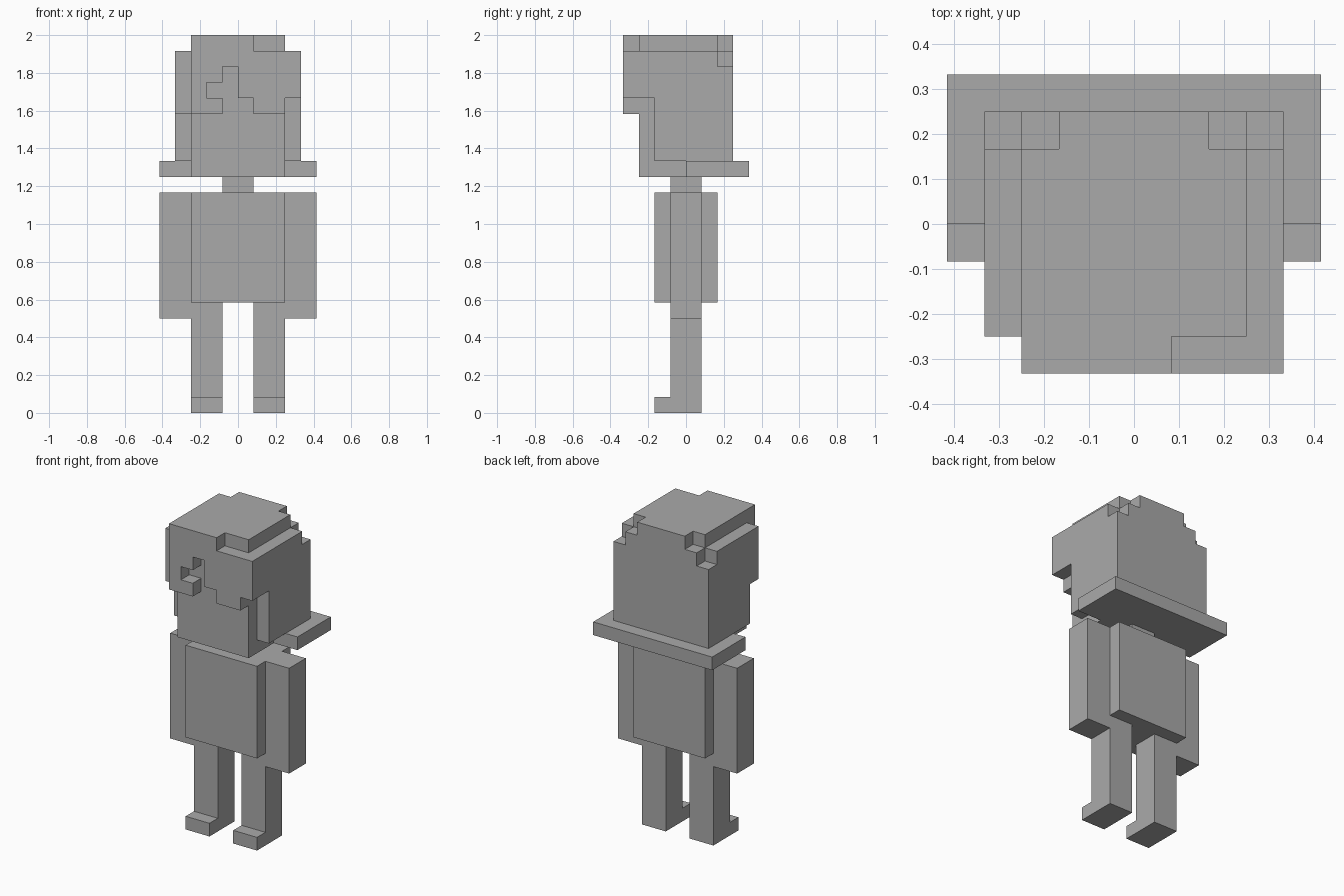
import bpy
import bmesh

cube = bpy.data.objects.get("Cube")
if cube:
    bpy.data.objects.remove(cube, do_unlink=True)

U = 1 / 12  # one block

grey = bpy.data.materials.new("plain_grey")
grey.use_nodes = True
GREY = (0.4, 0.4, 0.4, 1)
grey.diffuse_color = GREY
grey.node_tree.nodes["Principled BSDF"].inputs["Base Color"].default_value = GREY


def prism(name, axis, start, end, outline):
    """Extrude an outline of (x, z) along y, or of (y, z) along x, in blocks."""
    def point(a, z, depth):
        x, y = (a, depth) if axis == "y" else (depth, a)
        return (x * U, y * U, z * U)

    bm = bmesh.new()
    face = bm.faces.new([bm.verts.new(point(a, z, start)) for a, z in outline])
    moved = bmesh.ops.extrude_face_region(bm, geom=[face], use_keep_orig=True)["geom"]
    for v in moved:
        if isinstance(v, bmesh.types.BMVert):
            if axis == "y":
                v.co.y = end * U
            else:
                v.co.x = end * U
    bmesh.ops.recalc_face_normals(bm, faces=bm.faces[:])
    mesh = bpy.data.meshes.new(name)
    bm.to_mesh(mesh)
    bm.free()
    mesh.materials.append(grey)
    obj = bpy.data.objects.new(name, mesh)
    bpy.context.collection.objects.link(obj)
    return obj


def box(name, x, y, z):
    return prism(name, "y", y[0], y[1],
                 [(x[0], z[0]), (x[1], z[0]), (x[1], z[1]), (x[0], z[1])])


# Body
box("torso", (-3, 3), (-2, 2), (7, 14))
box("neck", (-1, 1), (-1, 1), (14, 15))

# Limbs and side hair; the hair hangs one block lower at the front right
for side, s, lock in (("left", 1, 20), ("right", -1, 19)):
    box(side + "_arm", sorted((3 * s, 5 * s)), (-1, 1), (6, 14))
    prism(side + "_leg", "x", s, 3 * s,
          [(-2, 0), (1, 0), (1, 7), (-1, 7), (-1, 1), (-2, 1)])
    prism(side + "_side_hair", "x", 3 * s, 4 * s,
          [(-3, lock), (-2, lock), (-2, 16), (3, 16), (3, 22),
           (2, 22), (2, 23), (-3, 23)])

# Head with chin
prism("head", "x", -3, 3,
      [(-3, 15), (0, 15), (0, 16), (2, 16), (2, 24), (-3, 24)])

# Back of the hair with stepped top corners
prism("back_hair", "y", 2, 3,
      [(-3, 16), (3, 16), (3, 23), (2, 23), (2, 24), (-2, 24), (-2, 23), (-3, 23)])

# Flared hair ends at the nape
box("hair_flare", (-5, 5), (0, 4), (15, 16))

# Fringe with a notched parting
prism("fringe", "y", -4, -3,
      [(-3, 24), (1, 24), (1, 23), (4, 23), (4, 20), (3, 20), (3, 19), (1, 19),
       (1, 20), (0, 20), (0, 22), (-1, 22), (-1, 21), (-2, 21), (-2, 20),
       (-1, 20), (-1, 19), (-3, 19)])
